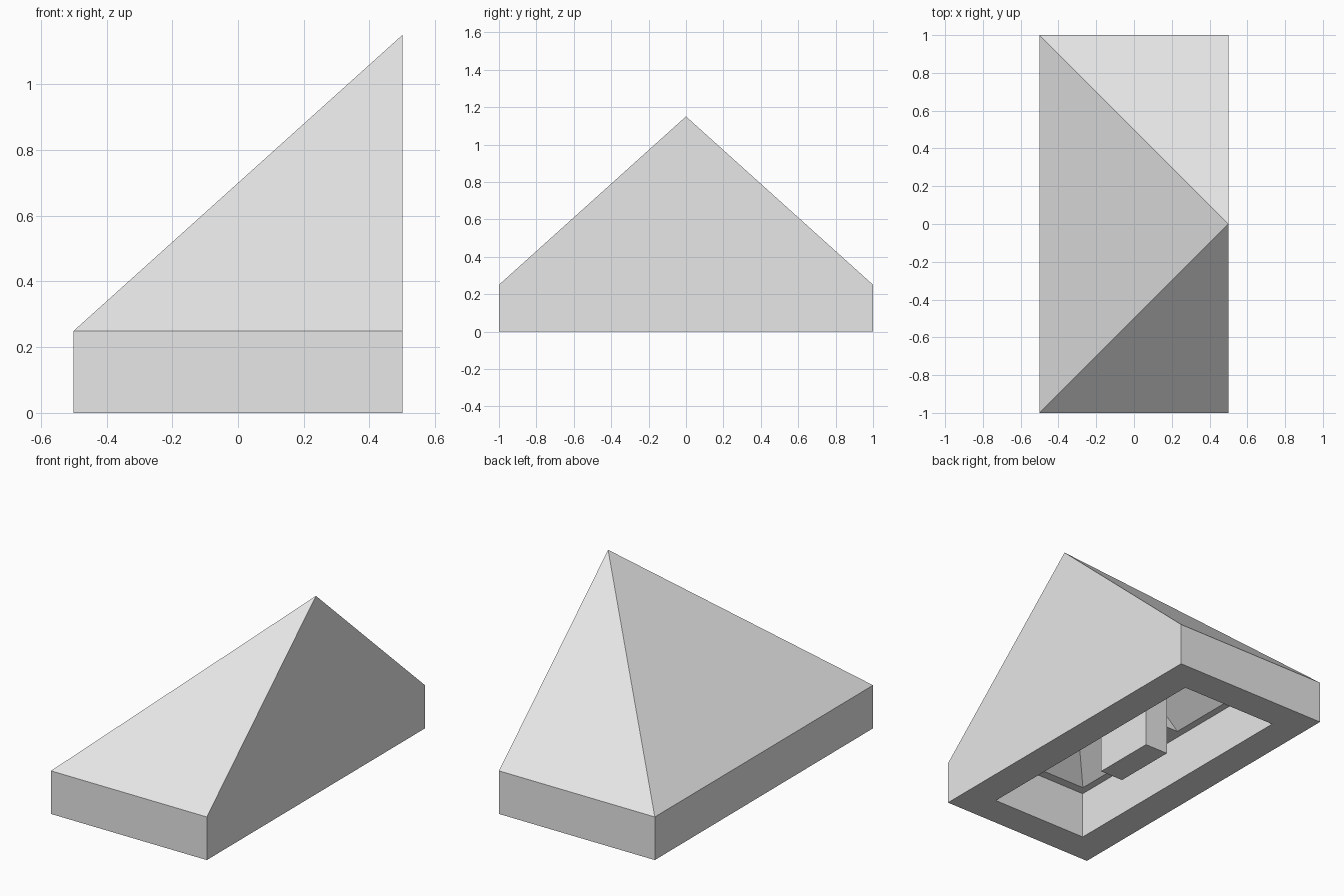
import bpy, bmesh
from mathutils import Vector

if "Cube" in bpy.data.objects:
    bpy.data.objects.remove(bpy.data.objects["Cube"], do_unlink=True)

grey = bpy.data.materials.new("light grey")
grey.use_nodes = True
colour = (0.8, 0.8, 0.8, 1)
grey.diffuse_color = colour
grey.node_tree.nodes["Principled BSDF"].inputs["Base Color"].default_value = colour


def hull(name, points):
    """Convex solid around the given points."""
    bm = bmesh.new()
    verts = [bm.verts.new(p) for p in points]
    bmesh.ops.convex_hull(bm, input=verts)
    bmesh.ops.dissolve_limit(bm, angle_limit=0.01, verts=bm.verts[:], edges=bm.edges[:])
    bmesh.ops.recalc_face_normals(bm, faces=bm.faces[:])
    mesh = bpy.data.meshes.new(name)
    bm.to_mesh(mesh)
    bm.free()
    mesh.materials.append(grey)
    ob = bpy.data.objects.new(name, mesh)
    bpy.context.collection.objects.link(ob)
    return ob


def box_points(x0, x1, y0, y1, z0, z1):
    return [Vector((x, y, z)) for x in (x0, x1) for y in (y0, y1) for z in (z0, z1)]


def cut(body, cutter):
    mod = body.modifiers.new(cutter.name, 'BOOLEAN')
    mod.operation = 'DIFFERENCE'
    mod.solver = 'EXACT'
    mod.object = cutter
    cutter.hide_render = True
    cutter.hide_set(True)


# Sloped body: low base with three slopes meeting at one side
body = hull("sloped_body", box_points(-0.5, 0.5, -1, 1, 0, 0.25) + [Vector((0.5, 0, 1.15))])

# Open recess in the underside
ledge = 0.275
cut(body, hull("recess_cutter", box_points(-0.3125, 0.3125, -0.8125, 0.8125, -0.1, ledge)))

# Two upper hollows following the roof, leaving a thin web between them
half_x, end_y, web = 0.27, 0.76, 0.05
pitch = 0.9
top = ledge + pitch * 2 * half_x
for side, label in ((-1, "front"), (1, "back")):
    points = box_points(-half_x, half_x, side * web, side * end_y, 0.2, ledge)
    points += [Vector((half_x, side * (end_y - 2 * half_x), top)),
               Vector((half_x, side * web, top))]
    cut(body, hull(label + "_hollow_cutter", points))

# Bake the cuts and drop the cutters
bpy.context.view_layer.update()
evaluated = body.evaluated_get(bpy.context.evaluated_depsgraph_get())
finished = bpy.data.meshes.new_from_object(evaluated)
cutters = [m.object for m in body.modifiers]
body.modifiers.clear()
body.data = finished
finished.materials.clear()
finished.materials.append(grey)
for polygon in finished.polygons:
    polygon.material_index = 0
for cutter in cutters:
    bpy.data.objects.remove(cutter, do_unlink=True)

# Central support post under the roof
hull("support_post", box_points(-0.075, 0.075, -0.1925, 0.1925, 0, 0.61))
